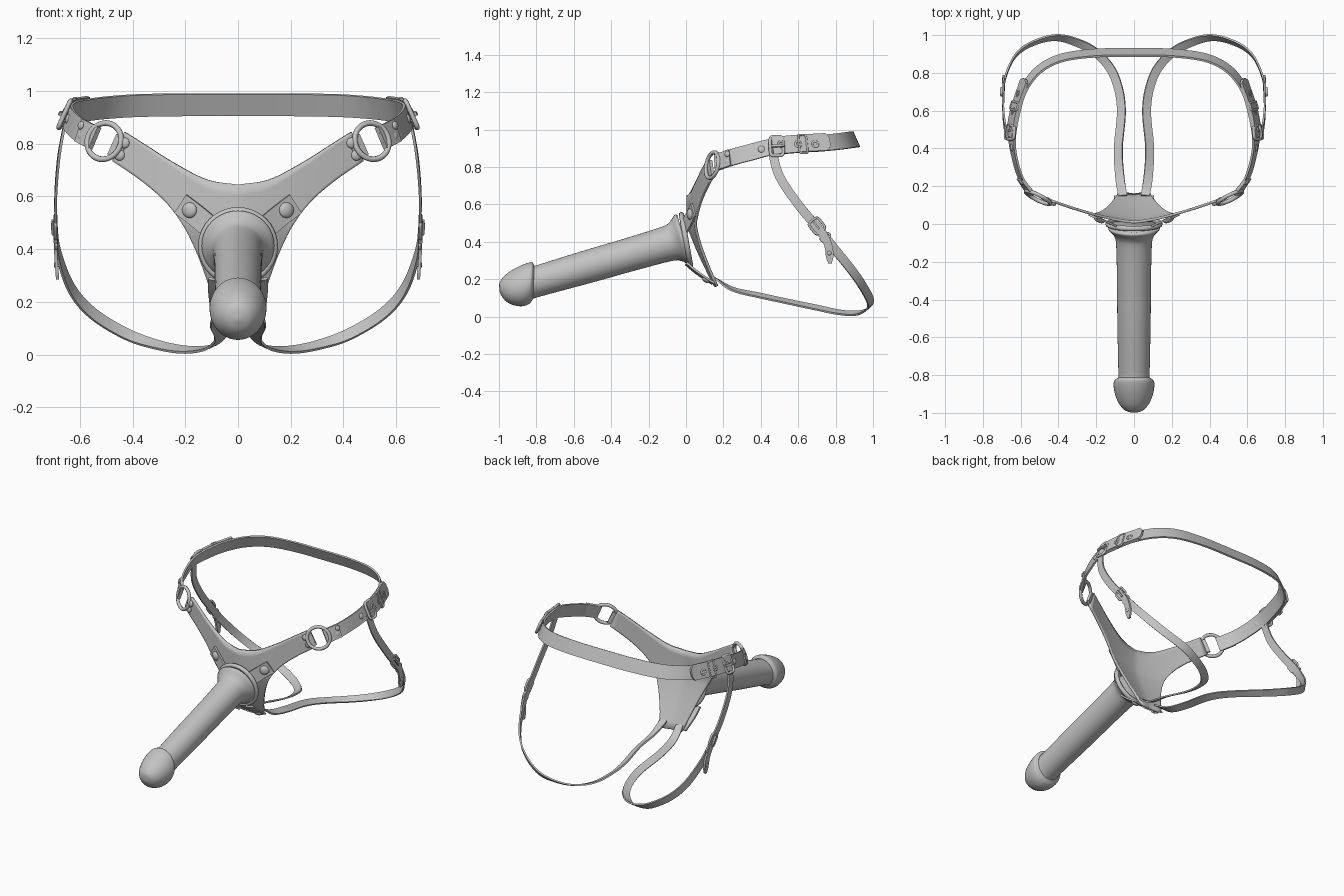
import bpy, bmesh
from math import sin, cos, pi, copysign
from mathutils import Vector as V, Matrix

if "Cube" in bpy.data.objects:
    bpy.data.objects.remove(bpy.data.objects["Cube"])

grey = bpy.data.materials.new("plain grey")
grey.use_nodes = True
grey.diffuse_color = (0.55, 0.55, 0.55, 1)
grey.node_tree.nodes["Principled BSDF"].inputs["Base Color"].default_value = grey.diffuse_color


def finish(name, bm, mirror=True, angle=40, thickness=0):
    """Turn a bmesh into a shaded object, mirrored across x when asked."""
    bmesh.ops.recalc_face_normals(bm, faces=bm.faces)
    mesh = bpy.data.meshes.new(name)
    bm.to_mesh(mesh)
    bm.free()
    ob = bpy.data.objects.new(name, mesh)
    bpy.context.collection.objects.link(ob)
    mesh.materials.append(grey)
    bpy.ops.object.select_all(action='DESELECT')
    ob.select_set(True)
    bpy.context.view_layer.objects.active = ob
    bpy.ops.object.shade_smooth_by_angle(angle=angle * pi / 180)
    if mirror:
        mod = ob.modifiers.new("Mirror", 'MIRROR')
        mod.merge_threshold = 0.0005
    if thickness:
        mod = ob.modifiers.new("Solidify", 'SOLIDIFY')
        mod.thickness, mod.offset = thickness, 0


def spline(points, steps=6):
    """Catmull-Rom samples through the points."""
    p = [V(q) for q in points]
    p = [2 * p[0] - p[1]] + p + [2 * p[-1] - p[-2]]
    out = []
    for a, b, c, d in zip(p, p[1:], p[2:], p[3:]):
        for i in range(steps):
            t = i / steps
            out.append(0.5 * (2 * b + (c - a) * t + (2 * a - 5 * b + 4 * c - d) * t * t
                              + (3 * b - a - 3 * c + d) * t ** 3))
    return out + [p[-2]]


def bridge(bm, rings, closed=False):
    """Skin consecutive rings, capping the ends of an open run."""
    pairs = list(zip(rings, rings[1:])) + ([(rings[-1], rings[0])] if closed else [])
    for a, b in pairs:
        for i in range(len(a)):
            j = (i + 1) % len(a)
            bm.faces.new((a[i], a[j], b[j], b[i]))
    if not closed:
        bm.faces.new(rings[0])
        bm.faces.new(rings[-1])


def strap(name, points, normals, width, thick=0.011, tip=False, lift=0):
    """Flat band swept along a path, facing the given normals."""
    path, facing = spline(points), spline(normals)
    bm, rings = bmesh.new(), []
    for i, (p, n) in enumerate(zip(path, facing)):
        t = (path[min(i + 1, len(path) - 1)] - path[max(i - 1, 0)]).normalized()
        side = n.cross(t).normalized()
        n = t.cross(side)
        left = len(path) - 1 - i
        w = width / 2 * (min(1, 0.45 + 0.2 * left) if tip else 1)
        p = p + n * lift
        rings.append([bm.verts.new(p + side * w * a + n * thick / 2 * b)
                      for a, b in ((-1, -1), (1, -1), (1, 1), (-1, 1))])
    bridge(bm, rings)
    finish(name, bm)


def frame(loc, normal, up=(0, 0, 1)):
    """Matrix whose z axis is the normal and y axis follows up."""
    n = V(normal).normalized()
    x = V(up).cross(n).normalized()
    m = Matrix((x, n.cross(x), n)).transposed().to_4x4()
    m.translation = V(loc)
    return m


def loop(name, m, a, b, tube, square=1.0, mirror=True, segs=40):
    """Round or squarish closed tube in the frame's plane."""
    bm, rings = bmesh.new(), []
    power = lambda v: copysign(abs(v) ** square, v)
    for i in range(segs):
        t = 2 * pi * i / segs
        c, out = V((a * power(cos(t)), b * power(sin(t)), 0)), V((cos(t), sin(t), 0))
        rings.append([bm.verts.new(m @ (c + out * tube * cos(k * pi / 4) + V((0, 0, tube * sin(k * pi / 4)))))
                      for k in range(8)])
    bridge(bm, rings, True)
    finish(name, bm, mirror, 60)


def rivet(name, loc, normal, radius, height=0.5):
    bm = bmesh.new()
    bmesh.ops.create_uvsphere(bm, u_segments=16, v_segments=10, radius=radius,
                              matrix=frame(loc, normal) @ Matrix.Diagonal((1, 1, height, 1)))
    finish(name, bm)


def panel_y(x, z):
    return 0.01 + 0.36 * abs(x) ** 1.4 + 0.143 * (max(0, 0.5 - z) / 0.33) ** 1.2


# Front panel: sheet between its upper and lower edge curves
top = spline([(0, 0.645, 0), (0.12, 0.665, 0), (0.25, 0.732, 0), (0.35, 0.795, 0), (0.43, 0.845, 0)], 7)
low = spline([(0, 0.165, 0), (0.075, 0.168, 0), (0.105, 0.25, 0), (0.148, 0.37, 0), (0.2, 0.48, 0),
              (0.27, 0.575, 0), (0.36, 0.655, 0), (0.475, 0.735, 0)], 4)
bm, rows = bmesh.new(), []
for a, b in zip(top, low):
    row = []
    for k in range(13):
        p = a.lerp(b, k / 12)
        row.append(bm.verts.new((p.x, panel_y(p.x, p.y), p.y)))
    rows.append(row)
for a, b in zip(rows, rows[1:]):
    for k in range(12):
        bm.faces.new((a[k], a[k + 1], b[k + 1], b[k]))
finish("front_panel", bm, thickness=0.014)

# Shaft: revolved profile along a tilted axis, with a slanted rounded end
axis = frame((0, -0.01, 0.416), (0, -0.961, -0.277))
profile = [(0.132, 0, 0), (0.138, 0.01, 0), (0.132, 0.022, 0), (0.108, 0.05, 0), (0.095, 0.1, 0),
           (0.09, 0.3, 0), (0.088, 0.55, 0), (0.083, 0.81, 0), (0.088, 0.838, 0), (0.104, 0.852, 0),
           (0.108, 0.88, 0), (0.101, 0.925, 0), (0.082, 0.975, 0), (0.05, 1.012, 0), (0.008, 1.026, 0)]
bm, rings = bmesh.new(), []
for r, t, _ in spline(profile, 4):
    slant = 0.4 * max(0, 1 - abs(t - 0.865) / 0.15)
    rings.append([bm.verts.new(axis @ V((r * cos(a), r * sin(a), t - slant * r * sin(a))))
                  for a in (2 * pi * k / 40 for k in range(40))])
bridge(bm, rings)
finish("shaft", bm, False, 60)

# Mounting ring and the four tabs holding it
loop("mounting_ring", frame((0, 0, 0.41), (0, -1, -0.18)), 0.138, 0.138, 0.014, mirror=False)
strap("upper_tab", [(0.08, -0.02, 0.46), (0.15, 0.015, 0.52), (0.218, 0.04, 0.572)],
      [(0.4, -0.9, 0)] * 3, 0.085)
rivet("upper_tab_rivet", (0.184, 0.022, 0.548), (0.4, -0.9, 0), 0.03)
strap("lower_tab", [(0.085, 0, 0.285), (0.085, 0.06, 0.235), (0.078, 0.145, 0.178)],
      [(0.2, -0.6, -0.8)] * 3, 0.055)
rivet("lower_tab_rivet", (0.08, 0.105, 0.197), (0.2, -0.6, -0.8), 0.025)

# Hip rings with panel rivets
loop("hip_ring", frame((0.508, 0.14, 0.81), (0.45, -0.9, 0.2)), 0.072, 0.07, 0.011)
strap("panel_ring_loop", [(0.432, 0.117, 0.776), (0.45, 0.124, 0.785), (0.475, 0.138, 0.798)],
      [(0.3, -0.95, 0)] * 3, 0.086, 0.018)
for x, z in ((0.432, 0.803), (0.45, 0.757)):
    rivet("panel_rivet", (x, panel_y(x, z) - 0.013, z), (0.3, -0.95, 0), 0.021)

# Waist belt from the hip ring round to the middle of the back
belt = [(0.54, 0.16, 0.82), (0.597, 0.24, 0.85), (0.632, 0.35, 0.88), (0.645, 0.46, 0.907),
        (0.62, 0.6, 0.92), (0.58, 0.72, 0.927), (0.5, 0.82, 0.937), (0.38, 0.88, 0.945),
        (0.2, 0.905, 0.948), (0, 0.908, 0.948)]
belt_n = [(0.5, -0.85, 0.15), (0.85, -0.5, 0.2), (1, -0.2, 0.25), (1, 0, 0.35), (1, 0.3, 0.38),
          (0.85, 0.5, 0.38), (0.6, 0.75, 0.4), (0.25, 0.9, 0.4), (0.05, 0.9, 0.4), (0, 0.9, 0.4)]
strap("waist_belt", belt, belt_n, 0.09)
strap("belt_ring_loop", belt[:2], belt_n[:2], 0.09, 0.018, lift=0.005)
strap("belt_tongue", belt[3:6] + [(0.565, 0.765, 0.93)], belt_n[3:6] + [(0.8, 0.6, 0.38)],
      0.098, 0.014, tip=True, lift=0.014)
for dz in (-0.02, 0.02):
    rivet("belt_rivet", (0.597, 0.22, 0.85 + dz), (0.8, -0.6, 0.2), 0.016)
rivet("belt_stud", (0.645, 0.405, 0.895), (1, 0, 0.3), 0.02)
for y, x in ((0.51, 0.656), (0.6, 0.639), (0.69, 0.613)):
    loop("belt_eyelet", frame((x, y, 0.922), (1, 0.3, 0.38)), 0.016, 0.016, 0.006, segs=16)

# Belt buckle, its prong and keeper
loop("belt_buckle", frame((0.657, 0.485, 0.912), (1, 0.08, 0.45)), 0.035, 0.056, 0.009, 0.4)
strap("belt_prong", [(0.672, 0.455, 0.912), (0.676, 0.48, 0.914), (0.666, 0.525, 0.916)],
      [(1, 0, 0.4)] * 3, 0.014, 0.012)
loop("belt_keeper", frame((0.634, 0.625, 0.923), (1, 0.3, 0.38)), 0.022, 0.052, 0.006, 0.3)

# Leg strap: down the side, round the back and forward to the panel base
leg = [(0.655, 0.46, 0.89), (0.68, 0.5, 0.75), (0.692, 0.6, 0.6), (0.69, 0.7, 0.48),
       (0.68, 0.78, 0.38), (0.632, 0.885, 0.25), (0.55, 0.95, 0.155), (0.42, 0.987, 0.076),
       (0.3, 0.96, 0.035), (0.2, 0.905, 0.018), (0.12, 0.815, 0.024), (0.078, 0.7, 0.048),
       (0.067, 0.58, 0.073), (0.083, 0.4, 0.112), (0.075, 0.25, 0.147), (0.06, 0.15, 0.21)]
leg_n = ([(1, 0, 0)] * 4 + [(1, 0.2, 0), (0.8, 0.55, -0.2), (0.5, 0.8, -0.4), (0.1, 0.8, -0.6),
         (0, 0.6, -0.8), (-0.2, 0.4, -0.9), (-0.35, 0.1, -0.9)]
         + [(-0.45, 0, -0.9)] * 3 + [(-0.3, -0.2, -0.9), (0, -0.7, -0.7)])
strap("leg_strap", leg, leg_n, 0.048, 0.01)

# Leg buckle with its hanging strap end
down = (0, -0.62, 0.78)
loop("leg_buckle", frame((0.693, 0.7, 0.485), (1, 0, 0), down), 0.032, 0.038, 0.007, 0.4)
strap("leg_prong", [(0.702, 0.68, 0.51), (0.704, 0.7, 0.485), (0.701, 0.722, 0.455)],
      [(1, 0, 0)] * 3, 0.01)
loop("leg_keeper", frame((0.69, 0.745, 0.425), (1, 0, 0), down), 0.027, 0.012, 0.006, 0.5)
strap("leg_strap_end", [(0.694, 0.705, 0.475), (0.693, 0.745, 0.42), (0.69, 0.765, 0.36), (0.685, 0.77, 0.285)],
      [(1, 0, 0)] * 4, 0.042, 0.012, tip=True)
rivet("leg_strap_stud", (0.693, 0.766, 0.34), (1, 0, 0), 0.012)
